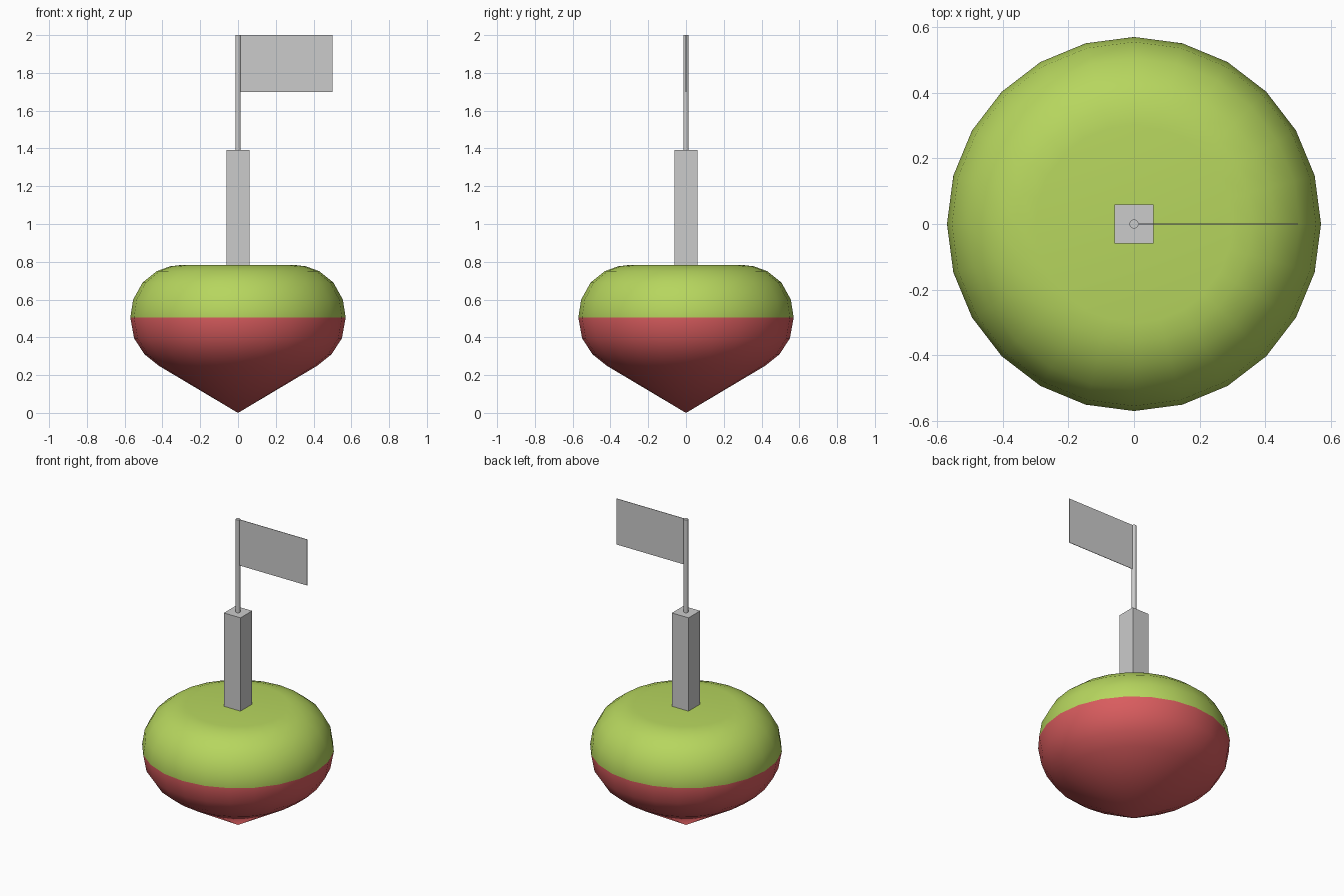
import bpy, bmesh, math

if "Cube" in bpy.data.objects:
    bpy.data.objects.remove(bpy.data.objects["Cube"])


def material(name, rgb):
    m = bpy.data.materials.new(name)
    m.diffuse_color = (*rgb, 1)
    m.use_nodes = True
    m.node_tree.nodes["Principled BSDF"].inputs["Base Color"].default_value = m.diffuse_color
    return m


red = material("hull red", (0.69, 0.107, 0.112))
green = material("hull green", (0.47, 0.67, 0.112))
grey = material("mast grey", (0.60, 0.60, 0.60))


def make_object(name, bm, mats):
    me = bpy.data.meshes.new(name)
    bm.to_mesh(me)
    bm.free()
    for m in mats:
        me.materials.append(m)
    ob = bpy.data.objects.new(name, me)
    bpy.context.collection.objects.link(ob)
    return ob


# Float body: lathed profile (radius, height), red below the waterline, green above
WATERLINE = 0.505
profile = [(0, 0), (0.42, 0.25), (0.495, 0.31), (0.55, 0.395), (0.57, WATERLINE),
           (0.555, 0.60), (0.505, 0.69), (0.43, 0.75), (0.36, 0.776), (0.30, 0.783),
           (0, 0.783)]
bm = bmesh.new()
verts = [bm.verts.new((r, 0, z)) for r, z in profile]
edges = [bm.edges.new(pair) for pair in zip(verts, verts[1:])]
bmesh.ops.spin(bm, geom=verts + edges, cent=(0, 0, 0), axis=(0, 0, 1),
               angle=math.tau, steps=24, use_merge=True)
bmesh.ops.remove_doubles(bm, verts=bm.verts, dist=1e-4)
bmesh.ops.recalc_face_normals(bm, faces=bm.faces)
for f in bm.faces:
    f.smooth = True
    f.material_index = 1 if f.calc_center_median().z > WATERLINE else 0
make_object("float_body", bm, [red, green])

# Square post
bm = bmesh.new()
bmesh.ops.create_cube(bm, size=1)
bmesh.ops.scale(bm, vec=(0.12, 0.12, 0.62), verts=bm.verts)
bmesh.ops.translate(bm, vec=(0, 0, 1.083), verts=bm.verts)
make_object("post", bm, [grey])

# Thin flagpole
bm = bmesh.new()
bmesh.ops.create_cone(bm, cap_ends=True, segments=12, radius1=0.014, radius2=0.014, depth=0.62)
bmesh.ops.translate(bm, vec=(0, 0, 1.69), verts=bm.verts)
make_object("flagpole", bm, [grey])

# Flag: thin plate
bm = bmesh.new()
bmesh.ops.create_cube(bm, size=1)
bmesh.ops.scale(bm, vec=(0.49, 0.003, 0.30), verts=bm.verts)
bmesh.ops.translate(bm, vec=(0.255, 0, 1.85), verts=bm.verts)
make_object("flag", bm, [grey])
